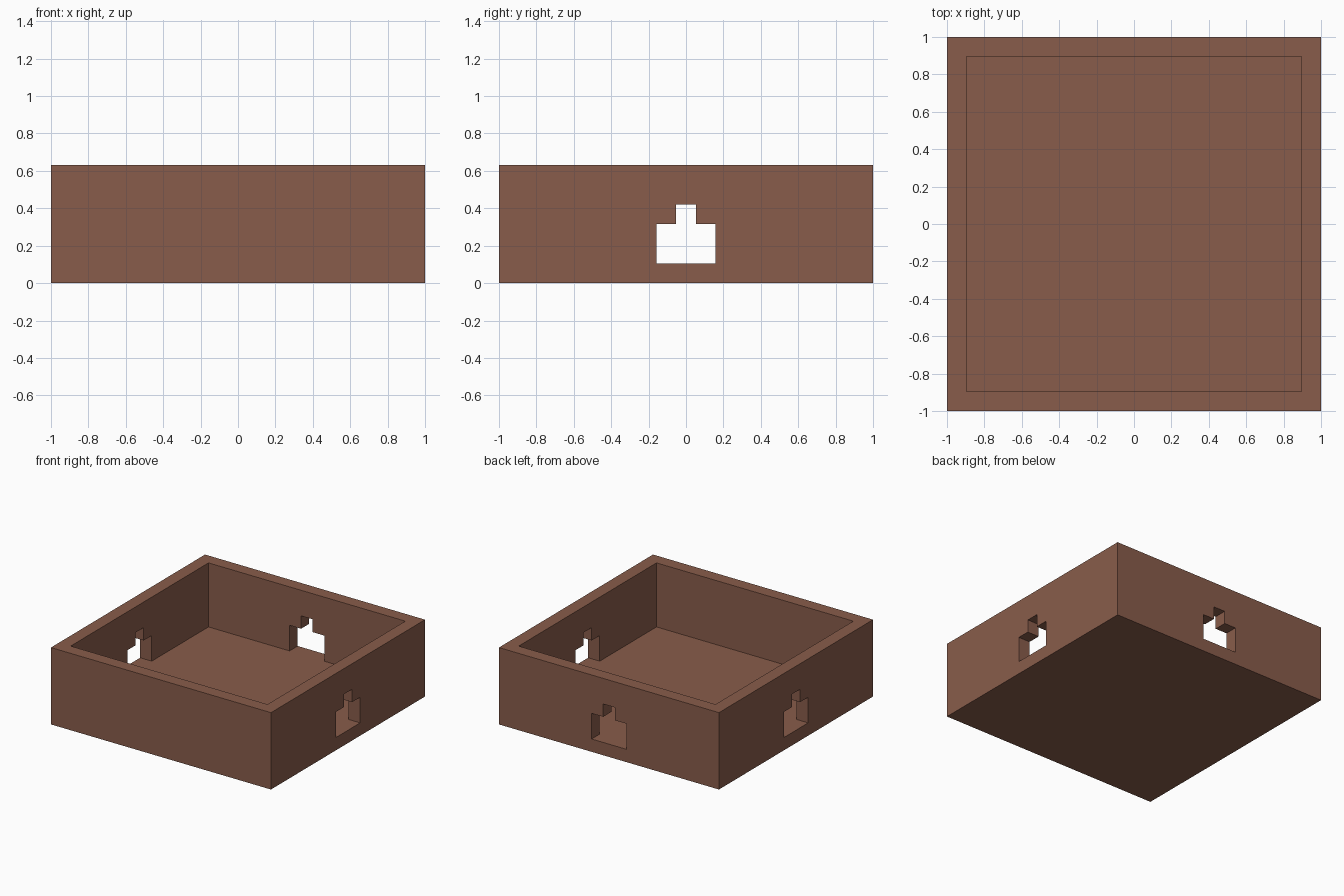
import bpy
import bmesh
from mathutils import Matrix
from math import pi

if "Cube" in bpy.data.objects:
    bpy.data.objects.remove(bpy.data.objects["Cube"], do_unlink=True)

UNIT = 2 / 19          # wall and floor thickness
HEIGHT = 6 * UNIT

brown = bpy.data.materials.new("brown")
brown.use_nodes = True
colour = (0.25, 0.108, 0.07, 1)
brown.diffuse_color = colour
brown.node_tree.nodes["Principled BSDF"].inputs["Base Color"].default_value = colour


def extrude_profile(name, points, depth, matrix):
    """Solid made by extruding a flat outline upward, then placing it."""
    bm = bmesh.new()
    face = bm.faces.new([bm.verts.new((x, y, 0)) for x, y in points])
    top = bmesh.ops.extrude_face_region(bm, geom=[face])["geom"]
    verts = [v for v in top if isinstance(v, bmesh.types.BMVert)]
    bmesh.ops.translate(bm, verts=verts, vec=(0, 0, depth))
    bmesh.ops.transform(bm, matrix=matrix, verts=bm.verts)
    bmesh.ops.recalc_face_normals(bm, faces=bm.faces)
    mesh = bpy.data.meshes.new(name)
    bm.to_mesh(mesh)
    bm.free()
    mesh.materials.append(brown)
    obj = bpy.data.objects.new(name, mesh)
    bpy.context.collection.objects.link(obj)
    return obj


def square(r):
    return [(-r, -r), (r, -r), (r, r), (-r, r)]


def cut(target, cutter):
    mod = target.modifiers.new(cutter.name, "BOOLEAN")
    mod.operation = "DIFFERENCE"
    mod.solver = "EXACT"
    mod.object = cutter
    bpy.context.view_layer.objects.active = target
    bpy.ops.object.modifier_apply(modifier=mod.name)
    bpy.data.objects.remove(cutter, do_unlink=True)


# Square tray with a hollow interior
tray = extrude_profile("tray", square(1), HEIGHT, Matrix())
cavity = extrude_profile("cavity", square(1 - UNIT), HEIGHT,
                         Matrix.Translation((0, 0, UNIT)))
cut(tray, cavity)

# Stepped openings through the back and both side walls
wide, narrow = 1.5 * UNIT, 0.5 * UNIT
low, step, high = UNIT, 3 * UNIT, 4 * UNIT
half = [(wide, low), (wide, step), (narrow, step), (narrow, high)]
outline = half + [(-x, z) for x, z in reversed(half)]
stand_up = Matrix.Rotation(pi / 2, 4, "X")

for name, angle in (("back", 0), ("left", -pi / 2), ("right", pi / 2)):
    place = Matrix.Rotation(angle, 4, "Z") @ Matrix.Translation((0, 1.1, 0)) @ stand_up
    cut(tray, extrude_profile(name + "_opening", outline, 0.3, place))
